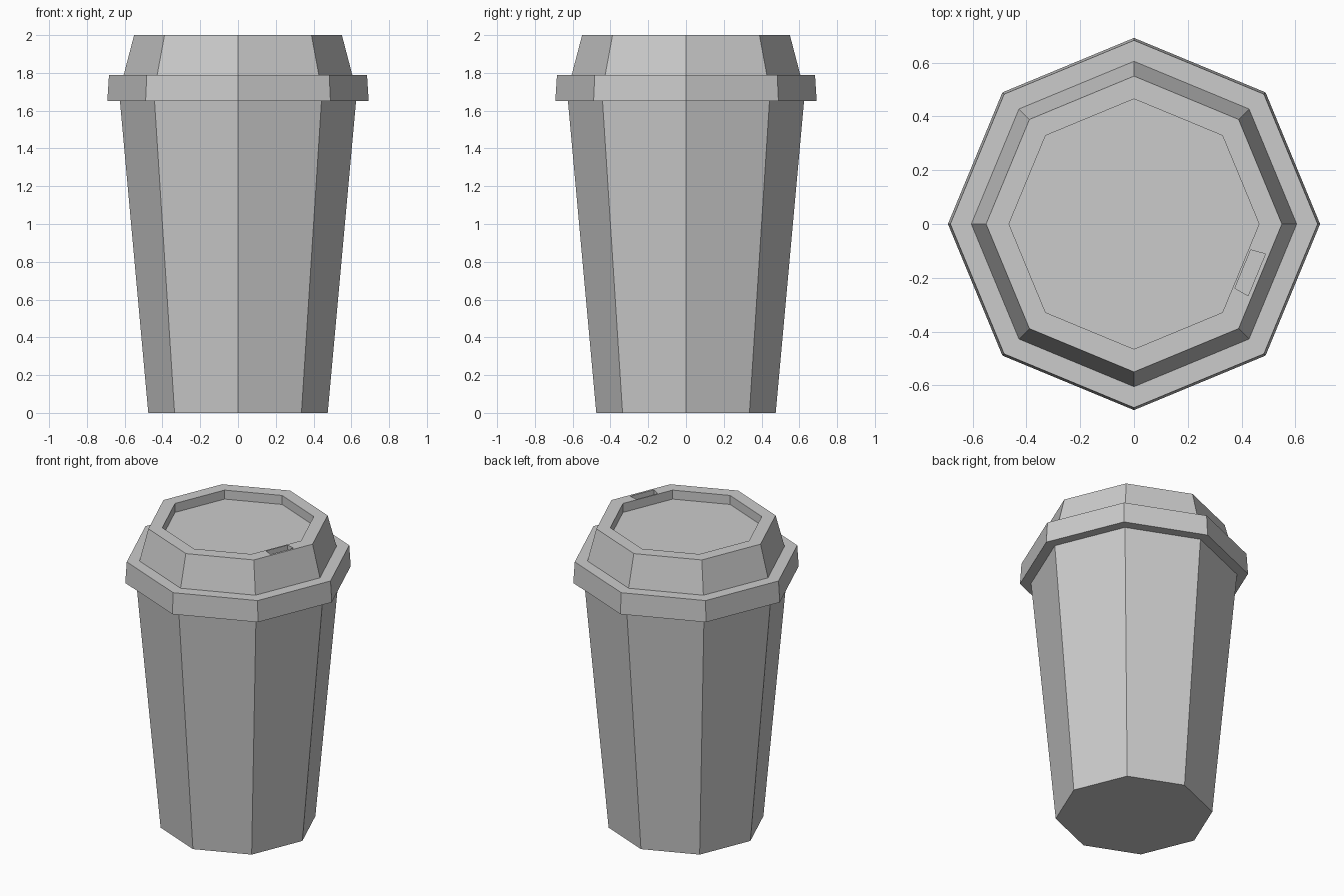
import bpy, bmesh, math

if "Cube" in bpy.data.objects:
    bpy.data.objects.remove(bpy.data.objects["Cube"])

SIDES = 8


def make_object(name, bm):
    bmesh.ops.recalc_face_normals(bm, faces=bm.faces)
    mesh = bpy.data.meshes.new(name)
    bm.to_mesh(mesh)
    bm.free()
    ob = bpy.data.objects.new(name, mesh)
    bpy.context.collection.objects.link(ob)
    return ob


def loft(name, rings):
    """Bridge successive vertex rings and cap both ends."""
    bm = bmesh.new()
    loops = [[bm.verts.new(p) for p in ring] for ring in rings]
    n = len(loops[0])
    for a, b in zip(loops, loops[1:]):
        for i in range(n):
            j = (i + 1) % n
            bm.faces.new((a[i], a[j], b[j], b[i]))
    bm.faces.new(loops[0][::-1])
    bm.faces.new(loops[-1])
    return make_object(name, bm)


def octagon(r, z):
    return [(r * math.cos(2 * math.pi * i / SIDES),
             r * math.sin(2 * math.pi * i / SIDES), z) for i in range(SIDES)]


# Tapered cup body, tucked slightly into the lid
cup = loft("cup_body", [octagon(0.475, 0), octagon(0.6295, 1.70)])

# Lid: rim, stepped raised crown and recessed top
lid_profile = [(0.692, 1.65), (0.683, 1.79), (0.605, 1.79),
               (0.55, 2.0), (0.465, 2.0), (0.465, 1.94)]
lid = loft("lid", [octagon(r, z) for r, z in lid_profile])

# Drinking slot cut into the lid's raised edge
slot = [(0.438, 0.077), (0.438, -0.077), (0.494, -0.084), (0.494, 0.084)]
cutter = loft("slot_cutter", [[(x, y, z) for x, y in slot] for z in (1.94, 2.1)])
cutter.rotation_euler.z = -math.pi / SIDES
cutter.hide_render = True
cut = lid.modifiers.new("drinking_slot", 'BOOLEAN')
cut.operation = 'DIFFERENCE'
cut.solver = 'EXACT'
cut.object = cutter
bpy.context.view_layer.objects.active = lid
bpy.ops.object.modifier_apply(modifier=cut.name)
bpy.data.objects.remove(cutter)
